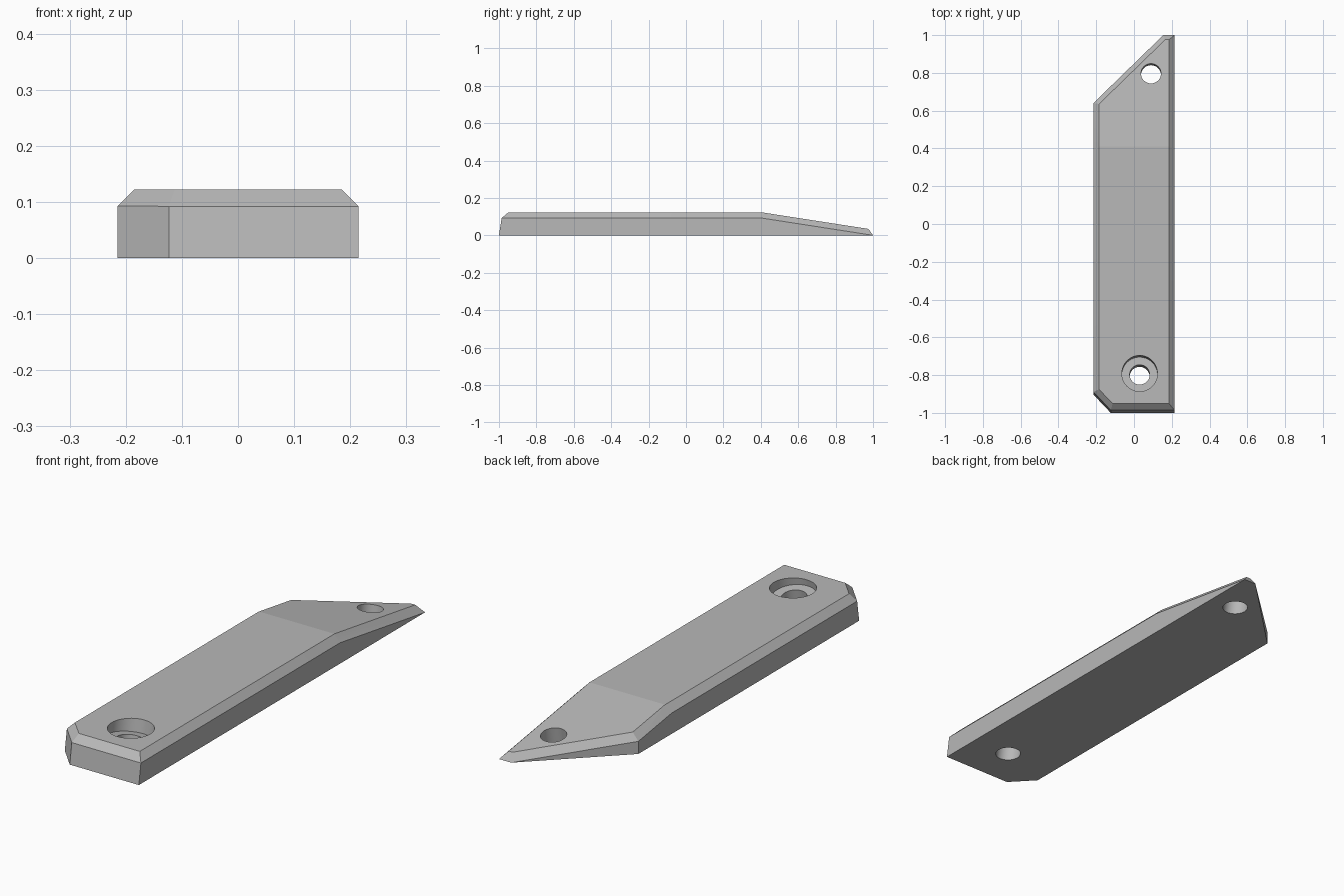
import bpy
import bmesh
import math
from mathutils import Vector

default = bpy.data.objects.get("Cube")
if default:
    bpy.data.objects.remove(default, do_unlink=True)

grey = bpy.data.materials.new("plain grey")
grey.use_nodes = True
colour = (0.48, 0.48, 0.48, 1)
grey.diffuse_color = colour
grey.node_tree.nodes["Principled BSDF"].inputs["Base Color"].default_value = colour

W, H, SHOULDER = 0.215, 0.122, 0.092
LEAN = 0.155  # slope of the tapered end, shared by the front face and holes
FRONT = -1 + LEAN * SHOULDER

# Block, wide enough to be trimmed by planes
bm = bmesh.new()
bmesh.ops.create_cube(bm, size=2)
for v in bm.verts:
    v.co = (v.co.x * W, v.co.y, H if v.co.z > 0 else 0)


def trim(point, normal):
    """Cut away everything on the normal side of a plane and cap it."""
    geom = bm.verts[:] + bm.edges[:] + bm.faces[:]
    cut = bmesh.ops.bisect_plane(bm, geom=geom, dist=1e-5, plane_co=point,
                                 plane_no=normal, clear_outer=True)
    edges = [e for e in cut["geom_cut"] if isinstance(e, bmesh.types.BMEdge)]
    bmesh.ops.contextual_create(bm, geom=edges)


def trim_through(a, b, c):
    """Trim by the plane through three points, removing the upper side."""
    a, b, c = Vector(a), Vector(b), Vector(c)
    n = (b - a).cross(c - a)
    trim(a, n if n.z > 0 else -n)


# Leaning front face and its clipped corner
trim((0, -1, 0), (0, -1, LEAN))
trim((-0.123, -1, 0), (-0.1, -0.095, LEAN * 0.095))
# Diagonal cut and slope of the tapered end
trim((-W, 0.64, 0), (-0.36, 0.37, 0))
trim((0, 0.41, H), (0, LEAN, 1))
# Long edge chamfers, along the level part and down the slope
for side in (-1, 1):
    trim((side * W, 0, SHOULDER), (side, 0, 1))
    trim((side * W, 1, 0), (side, LEAN, 1))
# Chamfers of the front, clipped corner, diagonal and tip
trim((0, FRONT, SHOULDER), (0, -H + SHOULDER, 0.035))
trim((-0.123, FRONT, SHOULDER), (-0.72, -0.69, 1.05))
trim_through((-W, 0.64, LEAN * 0.36), (0.155, 1, 0), (0.165, 0.975, 0.035))
trim((0, 1, 0), (0, 0.035, 0.025))
bmesh.ops.recalc_face_normals(bm, faces=bm.faces)

mesh = bpy.data.meshes.new("bar")
bm.to_mesh(mesh)
bm.free()
bar = bpy.data.objects.new("bar", mesh)
bpy.context.collection.objects.link(bar)
mesh.materials.append(grey)


def drill(name, x, y, radius, floor):
    """Bore a leaning hole whose axis meets the ground at (x, y)."""
    axis = Vector((0, LEAN, 1)).normalized()
    centre = Vector((x, y, 0)) + axis * (floor + 0.2)
    bpy.ops.mesh.primitive_cylinder_add(vertices=64, radius=radius, depth=0.4,
                                        location=centre,
                                        rotation=(-math.atan(LEAN), 0, 0))
    cutter = bpy.context.object
    cutter.name = name
    cutter.hide_render = True
    cutter.data.materials.append(grey)
    mod = bar.modifiers.new(name, 'BOOLEAN')
    mod.operation = 'DIFFERENCE'
    mod.solver = 'EXACT'
    mod.object = cutter
    bpy.ops.object.select_all(action='DESELECT')
    bar.select_set(True)
    bpy.context.view_layer.objects.active = bar
    bpy.ops.object.modifier_apply(modifier=name)
    bpy.data.objects.remove(cutter, do_unlink=True)


# Plain hole at the tip, counterbored hole at the front
drill("tip_hole", 0.09, 0.787, 0.053, -0.1)
drill("front_hole", 0.03, -0.81, 0.053, -0.1)
drill("front_counterbore", 0.03, -0.81, 0.094, 0.08)

bpy.ops.object.shade_smooth_by_angle(angle=math.radians(8))
